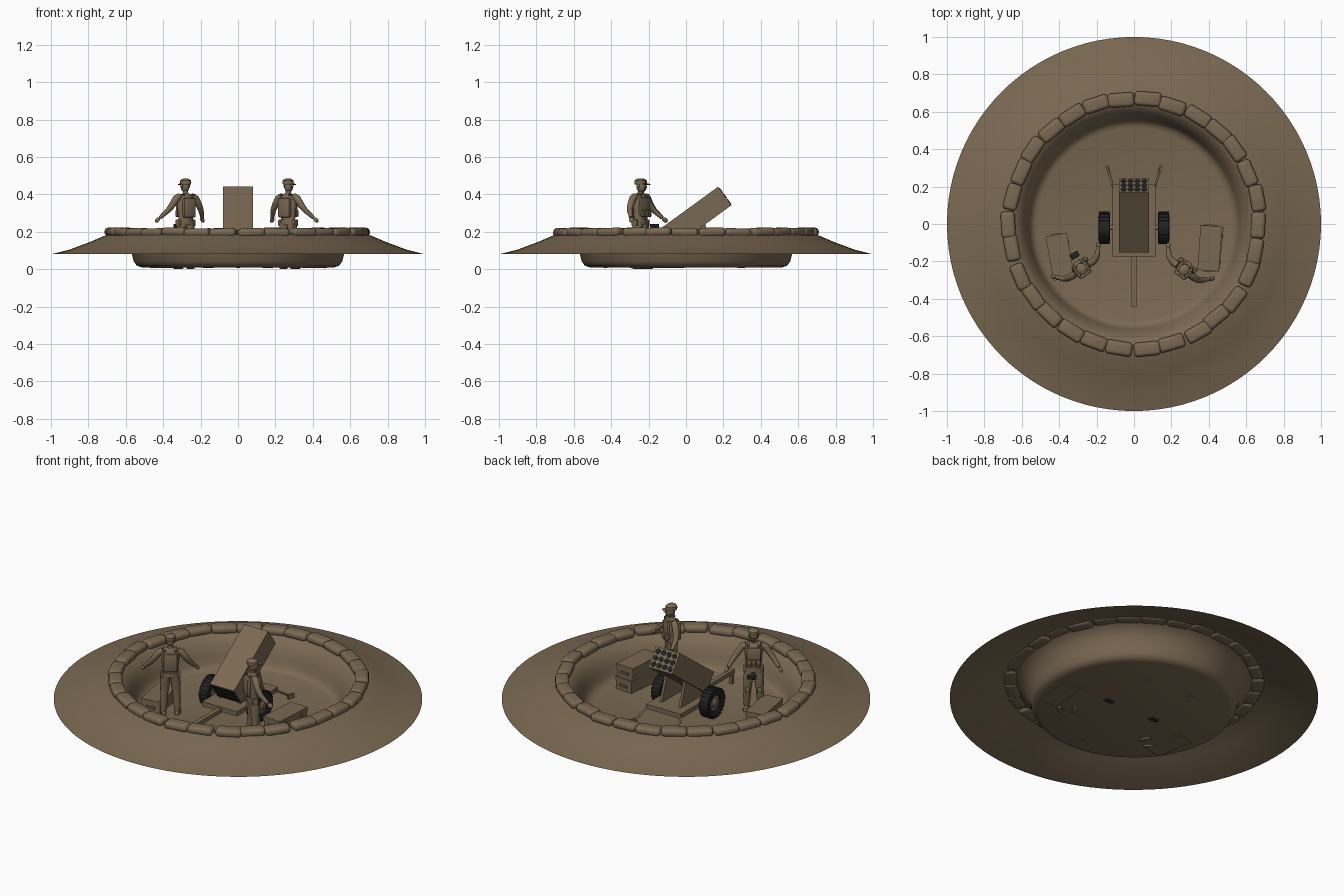
import bpy, bmesh, math, random
from math import sin, cos, pi, radians
from mathutils import Matrix, Vector, Euler

random.seed(4)
cube = bpy.data.objects.get("Cube")
if cube:
    bpy.data.objects.remove(cube)


def material(name, rgb):
    m = bpy.data.materials.new(name)
    m.use_nodes = True
    m.diffuse_color = (*rgb, 1)
    m.node_tree.nodes["Principled BSDF"].inputs["Base Color"].default_value = (*rgb, 1)
    return m


EARTH = material("earth brown", (0.195, 0.14, 0.085))
DARK = material("rubber black", (0.016, 0.016, 0.017))
I = Matrix.Identity(4)


def place(loc, rot=(0, 0, 0)):
    return Matrix.Translation(loc) @ Euler([radians(a) for a in rot]).to_matrix().to_4x4()


def finish(name, bm, mat, M=I, smooth=True):
    bmesh.ops.transform(bm, matrix=M, verts=bm.verts)
    me = bpy.data.meshes.new(name)
    bm.to_mesh(me)
    bm.free()
    me.materials.append(mat)
    ob = bpy.data.objects.new(name, me)
    bpy.context.collection.objects.link(ob)
    if smooth:
        bpy.ops.object.select_all(action='DESELECT')
        ob.select_set(True)
        bpy.context.view_layer.objects.active = ob
        bpy.ops.object.shade_smooth_by_angle(angle=radians(40))
    return ob


def box(name, size, M, mat=EARTH, bevel=0, segments=2):
    bm = bmesh.new()
    bmesh.ops.create_cube(bm, size=1)
    bmesh.ops.scale(bm, vec=size, verts=bm.verts)
    if bevel:
        bmesh.ops.bevel(bm, geom=bm.edges[:], offset=bevel, segments=segments,
                        profile=0.5, affect='EDGES')
    return finish(name, bm, mat, M, bool(bevel))


def ball(name, size, M, mat=EARTH):
    bm = bmesh.new()
    bmesh.ops.create_uvsphere(bm, u_segments=16, v_segments=10, radius=1)
    bmesh.ops.scale(bm, vec=size, verts=bm.verts)
    return finish(name, bm, mat, M)


def lathe(name, profile, M=I, mat=EARTH, steps=48):
    bm = bmesh.new()
    vs = [bm.verts.new((r, 0, z)) for r, z in profile]
    es = [bm.edges.new(p) for p in zip(vs, vs[1:])]
    bmesh.ops.spin(bm, geom=vs + es, cent=(0, 0, 0), axis=(0, 0, 1),
                   angle=2 * pi, steps=steps)
    bmesh.ops.remove_doubles(bm, verts=bm.verts, dist=1e-5)
    bmesh.ops.recalc_face_normals(bm, faces=bm.faces)
    return finish(name, bm, mat, M)


def tube(name, pts, radii, M=I, mat=EARTH, sides=12):
    """Loft elliptical rings along a path."""
    bm = bmesh.new()
    pts = [Vector(p) for p in pts]
    rings = []
    for i, p in enumerate(pts):
        d = (pts[min(i + 1, len(pts) - 1)] - pts[max(i - 1, 0)]).normalized()
        ref = Vector((1, 0, 0)) if abs(d.x) < 0.9 else Vector((0, 1, 0))
        u = (ref - d * ref.dot(d)).normalized()
        v = d.cross(u)
        rx, ry = radii[i] if isinstance(radii[i], tuple) else (radii[i],) * 2
        rings.append([bm.verts.new(p + u * rx * cos(a) + v * ry * sin(a))
                      for a in (2 * pi * k / sides for k in range(sides))])
    for a, b in zip(rings, rings[1:]):
        for k in range(sides):
            bm.faces.new((a[k], a[k - 1], b[k - 1], b[k]))
    bm.faces.new(rings[0])
    bm.faces.new(rings[-1])
    bmesh.ops.recalc_face_normals(bm, faces=bm.faces)
    return finish(name, bm, mat, M)


# Earth emplacement: sunken floor, flared wall and sloping bank
lathe("earth_bank", [(0, .01), (.515, .01), (.54, .018), (.557, .04), (.567, .08),
                     (.59, .13), (.63, .178), (.67, .188), (.71, .18), (.8, .142),
                     (.9, .105), (1, .08)], steps=96)

# Ring of sandbags
BAGS = 30
for i in range(BAGS):
    a = 360 * i / BAGS + random.uniform(-1, 1)
    r = .668 + random.uniform(-.006, .006)
    box("sandbag", (.076, .143, .046),
        Matrix.Rotation(radians(a), 4, 'Z')
        @ place((r, 0, .197 + random.uniform(-.003, .003)),
                (random.uniform(-2, 2), 0, random.uniform(-3, 3))), bevel=.02, segments=4)

# Tilted launcher box with tubes running through it
L = place((0, .046, .274), (36, 0, 0))
box("launcher_box", (.16, .4, .122), L)
for col in range(4):
    for row in range(3):
        x, z = (col - 1.5) * .037, (row - 1) * .037
        tube("launch_tube", [(x, -.203, z), (x, .203, z)], [.0155] * 2, L, DARK, 16)

# Carriage
box("carriage_frame", (.23, .39, .028), place((0, .02, .087)))
box("tow_pole", (.026, .29, .024), place((0, -.3, .08)))
box("pole_foot", (.02, .02, .07), place((0, -.43, .04)))
tube("axle", [(-.15, -.02, .09), (.15, -.02, .09)], [.012] * 2)
for s in (-1, 1):
    # Triangular cradle plate
    bm = bmesh.new()
    f = bm.faces.new([bm.verts.new((s * .07, y, z))
                      for y, z in ((-.08, .1), (.15, .1), (.1, .25), (.04, .2))])
    ext = bmesh.ops.extrude_face_region(bm, geom=[f])["geom"]
    bmesh.ops.translate(bm, vec=(-s * .015, 0, 0),
                        verts=[v for v in ext if isinstance(v, bmesh.types.BMVert)])
    bmesh.ops.recalc_face_normals(bm, faces=bm.faces)
    finish("cradle_plate", bm, EARTH, I, False)
    # Rear stabiliser
    tube("stabiliser_leg", [(s * .112, .2, .085), (s * .143, .305, .015)], [.006] * 2)
    box("stabiliser_spade", (.012, .04, .03), place((s * .143, .295, .022), (0, 0, -s * 15)))
    # Wheel
    W = place((s * .158, -.02, .095), (0, s * 90, 0))
    lathe("tyre", [(.045, -.024), (.06, -.031), (.077, -.03), (.085, -.02), (.085, .02),
                   (.077, .03), (.06, .031), (.045, .024), (.045, -.024)], W, DARK)
    lathe("wheel_hub", [(0, -.02), (.046, -.02), (.046, .016), (.025, .02),
                        (.018, .03), (0, .03)], W)
    for k in range(24):
        box("tyre_tread", (.006, .014, .056),
            W @ Matrix.Rotation(2 * pi * k / 24, 4, 'Z') @ place((.0845, 0, 0)), DARK)


# Ammunition crates
def crate(M, h):
    box("crate_body", (.11, .235, h * .7), M @ place((0, 0, h * .35)))
    box("crate_lid", (.115, .24, h * .28), M @ place((0, 0, h * .85)))
    for s in (-1, 1):
        box("crate_handle", (.05, .01, .012), M @ place((0, s * .121, h * .45)))
        box("crate_latch", (.008, .016, .022), M @ place((.056, s * .07, h * .68)))


crate(place((-.395, -.175, .005), (0, 0, 10)), .08)
crate(place((.41, -.13, .005), (0, 0, -6)), .08)
crate(place((.405, -.13, .085), (0, 0, -4)), .078)


# Crew figure, facing +y in its own frame
def crew(M):
    for s in (-1, 1):
        tube("leg", [(s * .022, 0, .255), (s * .03, .003, .19), (s * .033, .006, .13),
                     (s * .036, -.002, .08), (s * .038, -.002, .02)],
             [.026, .027, .021, .021, .015], M)
        box("boot", (.028, .066, .03), M @ place((s * .04, .012, .015), (0, 0, -s * 10)), bevel=.01)
        box("knee_pad", (.026, .01, .03), M @ place((s * .033, .027, .128)), bevel=.004)
        tube("arm", [(s * .04, -.002, .392), (s * .062, -.002, .378), (s * .085, 0, .345),
                     (s * .107, .01, .315), (s * .138, .042, .275)],
             [.016, .02, .018, .015, .01], M)
        ball("hand", (.01, .014, .017), M @ place((s * .147, .053, .263), (35, -s * 35, 0)))
        box("belt_pouch", (.02, .035, .035), M @ place((s * .046, 0, .247)), bevel=.005)
        box("chest_pouch", (.022, .016, .036), M @ place((s * .025, .038, .298)), bevel=.004)
        box("shoulder_strap", (.014, .062, .01), M @ place((s * .03, 0, .396)), bevel=.003)
        ball("ear_cover", (.005, .01, .012), M @ place((s * .024, .004, .445)))
    tube("torso", [(0, 0, .235), (0, 0, .265), (0, 0, .31), (0, .002, .36),
                   (0, 0, .392), (0, 0, .405)],
         [(.044, .03), (.042, .028), (.046, .03), (.053, .033), (.045, .026), (.02, .016)], M, sides=16)
    tube("belt", [(0, 0, .25), (0, 0, .266)], [(.047, .034)] * 2, M, sides=16)
    box("vest_front", (.078, .018, .095), M @ place((0, .028, .335)), bevel=.007)
    box("vest_back", (.076, .024, .105), M @ place((0, -.032, .328)), bevel=.008)
    box("middle_pouch", (.022, .016, .036), M @ place((0, .04, .298)), bevel=.004)
    tube("neck", [(0, 0, .395), (0, .003, .43)], [.015, .014], M)
    ball("head", (.022, .027, .032), M @ place((0, .006, .442)))
    ball("nose", (.004, .006, .006), M @ place((0, .033, .438)))
    lathe("cap", [(.027, .452), (.029, .462), (.028, .474), (.018, .483), (0, .485)],
          M @ Matrix.Diagonal((1, 1.12, 1, 1)), steps=20)
    box("cap_peak", (.036, .022, .004), M @ place((0, .038, .455), (-12, 0, 0)), bevel=.0015)


crew(place((-.28, -.24, 0), (0, 0, 35)))
crew(place((.268, -.245, 0), (0, 0, -37)))

# Dark handset in front of one crew member
box("handset", (.05, .032, .02), place((-.318, -.168, .232), (0, 0, 30)), DARK, .004)
